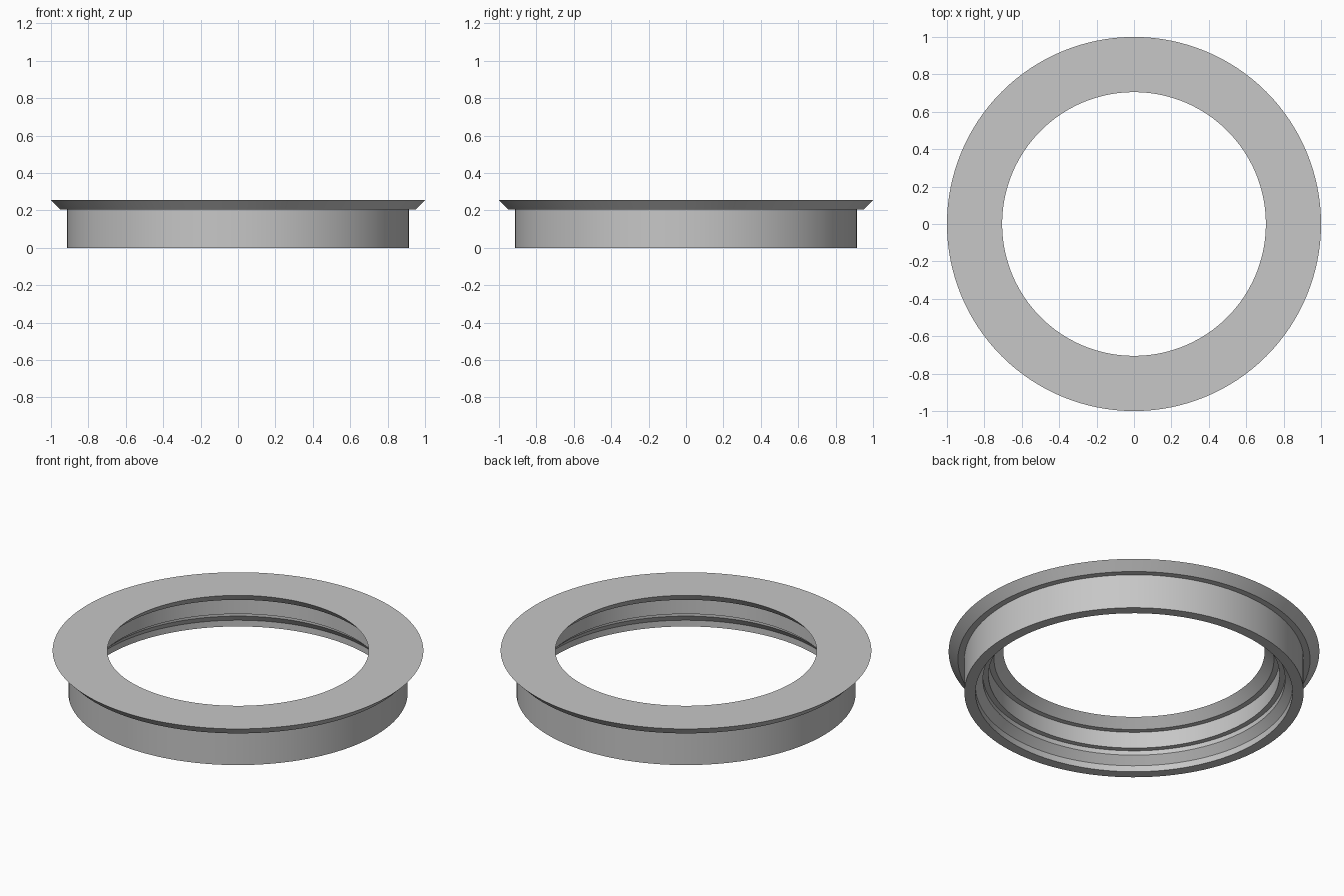
import bpy, bmesh, math

cube = bpy.data.objects.get("Cube")
if cube:
    bpy.data.objects.remove(cube, do_unlink=True)

SEGMENTS = 128

# Plain grey material
grey = bpy.data.materials.new("light grey")
grey.use_nodes = True
colour = (0.57, 0.57, 0.57, 1)
grey.diffuse_color = colour
grey.node_tree.nodes["Principled BSDF"].inputs["Base Color"].default_value = colour


def lathe(name, profile, material):
    """Spin a closed (radius, height) profile around the z axis."""
    bm = bmesh.new()
    rings = []
    for i in range(SEGMENTS):
        a = 2 * math.pi * i / SEGMENTS
        rings.append([bm.verts.new((r * math.cos(a), r * math.sin(a), z))
                      for r, z in profile])
    n = len(profile)
    for i, ring in enumerate(rings):
        following = rings[(i + 1) % SEGMENTS]
        for j in range(n):
            k = (j + 1) % n
            bm.faces.new((ring[j], following[j], following[k], ring[k]))
    bmesh.ops.recalc_face_normals(bm, faces=bm.faces)
    mesh = bpy.data.meshes.new(name)
    bm.to_mesh(mesh)
    bm.free()
    mesh.materials.append(material)
    obj = bpy.data.objects.new(name, mesh)
    bpy.context.collection.objects.link(obj)
    return obj


# Flanged ring: outer wall, bevelled flange, then the stepped bore
profile = [
    (0.915, 0), (0.915, 0.205),
    (0.95, 0.205), (1.0, 0.255),
    (0.705, 0.255), (0.755, 0.205),
    (0.785, 0.205), (0.785, 0.107),
    (0.815, 0.107), (0.815, 0.08),
    (0.855, 0.037), (0.855, 0),
]
ring = lathe("flanged_ring", profile, grey)

bpy.ops.object.select_all(action='DESELECT')
ring.select_set(True)
bpy.context.view_layer.objects.active = ring
bpy.ops.object.shade_smooth_by_angle(angle=math.radians(30))
